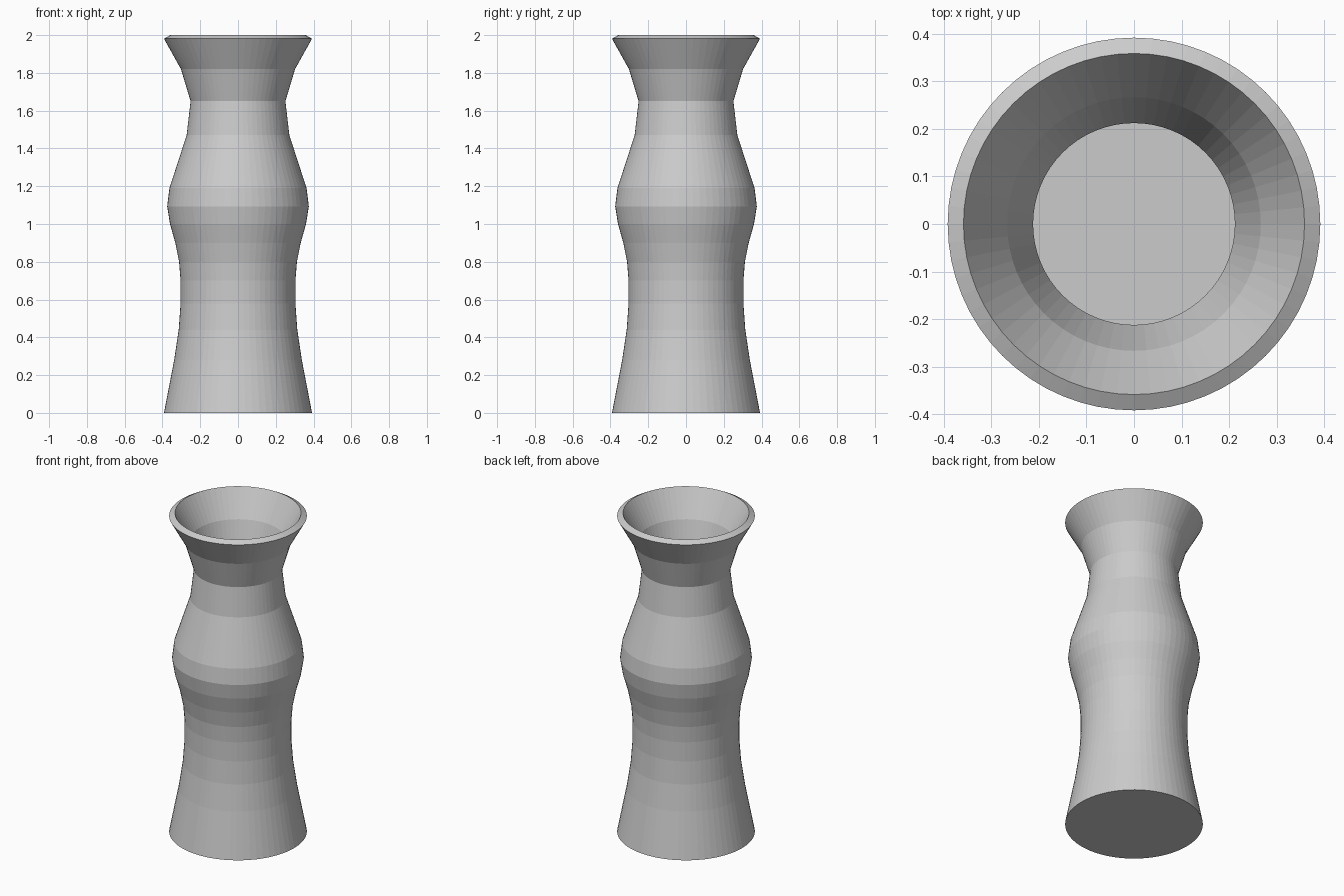
import bpy, bmesh
from math import cos, sin, tau

if "Cube" in bpy.data.objects:
    bpy.data.objects.remove(bpy.data.objects["Cube"])

SIDES = 64
# Outer silhouette: (radius, height)
PROFILE = [(0.392, 0.0), (0.338, 0.28), (0.314, 0.44), (0.304, 0.58),
           (0.304, 0.70), (0.312, 0.80), (0.332, 0.90), (0.36, 1.0),
           (0.375, 1.093), (0.363, 1.19), (0.272, 1.47), (0.251, 1.65),
           (0.302, 1.82), (0.392, 1.981)]

# Vase skin: rings joined by quads, closed at the foot
bm = bmesh.new()
rings = [[bm.verts.new((r * cos(tau * i / SIDES), r * sin(tau * i / SIDES), z))
          for i in range(SIDES)] for r, z in PROFILE]
for low, high in zip(rings, rings[1:]):
    for i in range(SIDES):
        j = (i + 1) % SIDES
        bm.faces.new((low[i], low[j], high[j], high[i]))
bm.faces.new(rings[0][::-1])

mesh = bpy.data.meshes.new("vase")
bm.to_mesh(mesh)
bm.free()
vase = bpy.data.objects.new("vase", mesh)
bpy.context.collection.objects.link(vase)

# Wall thickness grows inwards, giving the hollow and the bevelled lip
wall = vase.modifiers.new("wall", "SOLIDIFY")
wall.thickness = 0.038
wall.offset = -1
wall.use_even_offset = True
